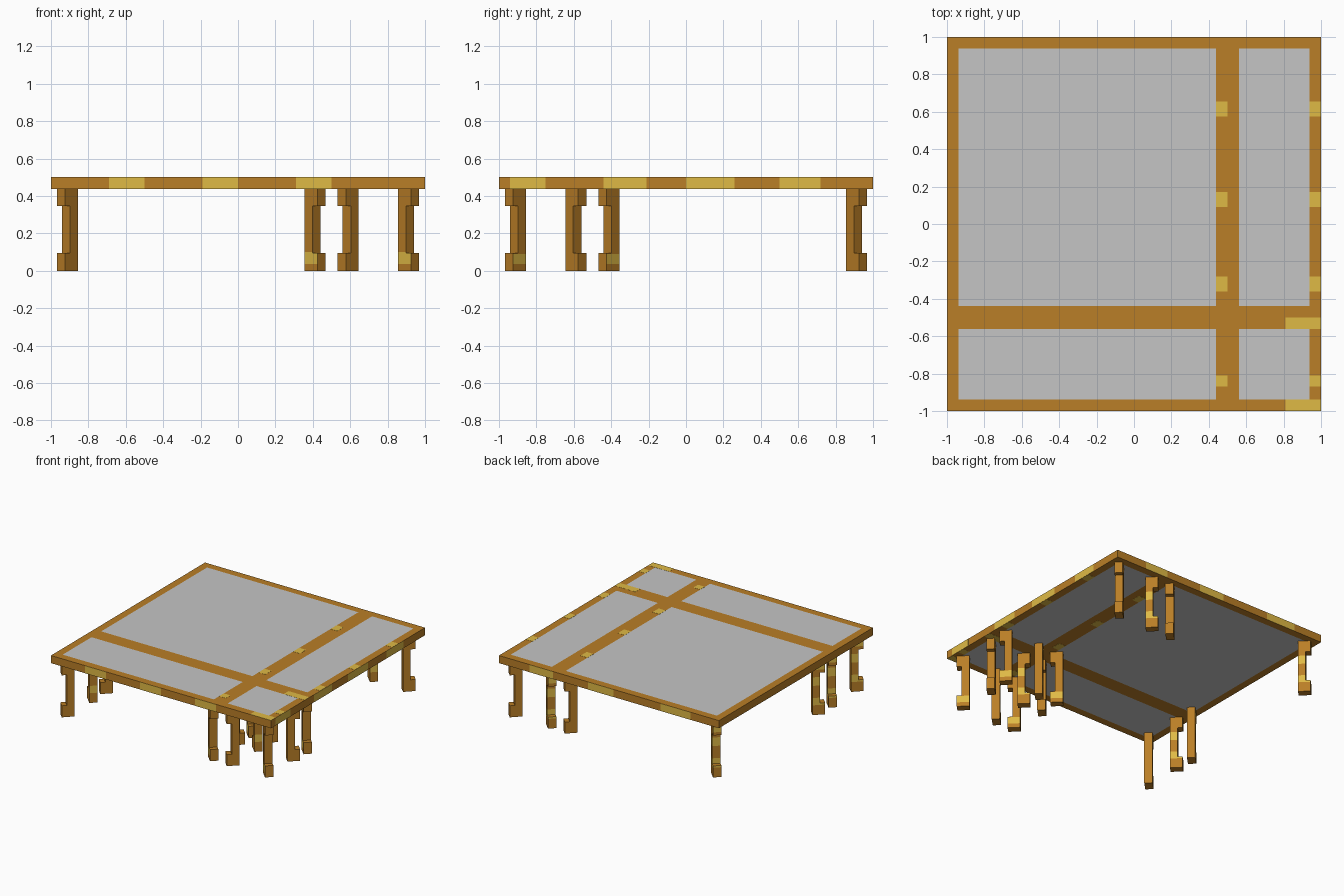
import bpy, bmesh
from math import sqrt
from mathutils import Vector

cube = bpy.data.objects.get("Cube")
if cube:
    bpy.data.objects.remove(cube, do_unlink=True)


def material(name, rgb):
    m = bpy.data.materials.new(name)
    m.use_nodes = True
    m.diffuse_color = (*rgb, 1)
    m.node_tree.nodes["Principled BSDF"].inputs["Base Color"].default_value = (*rgb, 1)
    return m


wood = material("brown wood", (0.49, 0.21, 0.02))
pale = material("golden wood", (0.74, 0.49, 0.06))
stone = material("grey panel", (0.56, 0.56, 0.56))

TOP, THICK = 0.5, 0.0625
UNDER = TOP - THICK
BEAM = 0.0625


def finish(bm, name, *mats):
    bmesh.ops.recalc_face_normals(bm, faces=bm.faces)
    mesh = bpy.data.meshes.new(name)
    bm.to_mesh(mesh)
    bm.free()
    for m in mats:
        mesh.materials.append(m)
    ob = bpy.data.objects.new(name, mesh)
    bpy.context.collection.objects.link(ob)
    return ob


def box(name, x0, x1, y0, y1, z0, z1, mat):
    bm = bmesh.new()
    lo, hi = Vector((x0, y0, z0)), Vector((x1, y1, z1))
    for v in bmesh.ops.create_cube(bm, size=1)["verts"]:
        v.co = Vector((h if c > 0 else l for c, l, h in zip(v.co, lo, hi)))
    return finish(bm, name, mat)


# Golden bands on each kind of leg: facing direction -> height ranges
STRIPES = [(0.08, 0.14), (0.24, 0.31), (0.37, 0.41)]
BANDS = {
    (-1, 1): {(1, 1): STRIPES[:2], (-1, 1): STRIPES, (1, -1): STRIPES[:2]},
    (-1, -1): {(-1, 1): STRIPES},
    (1, -1): {(-1, -1): [(0.035, 0.1)], (1, 1): [(0.035, 0.09)]},
    (1, 1): {},
}


def leg(name, cx, cy, sx, sy):
    """Diagonal bracket-shaped leg, notched on the side facing its corner."""
    width, depth, notch = 0.0625, 0.0955, 0.038
    out = Vector((sx, sy, 0)) / sqrt(2)
    side = Vector((-sy, sx, 0)) / sqrt(2)
    start = Vector((cx - sx * 0.054, cy - sy * 0.054, 0)) - side * width / 2
    low, high = 0.095, 0.345
    profile = [(-depth, 0), (0, 0), (0, low), (-notch, low), (-notch, high),
               (0, high), (0, UNDER), (-depth, UNDER)]
    bm = bmesh.new()
    face = bm.faces.new([bm.verts.new(start + out * r + Vector((0, 0, z)))
                         for r, z in profile])
    new = bmesh.ops.extrude_face_region(bm, geom=[face])["geom"]
    bmesh.ops.translate(bm, vec=side * width,
                        verts=[g for g in new if isinstance(g, bmesh.types.BMVert)])
    bands = BANDS[sx, sy]
    for z in sorted({z for spans in bands.values() for span in spans for z in span}):
        bmesh.ops.bisect_plane(bm, geom=bm.verts[:] + bm.edges[:] + bm.faces[:],
                               plane_co=(0, 0, z), plane_no=(0, 0, 1))
    bmesh.ops.recalc_face_normals(bm, faces=bm.faces)
    for f in bm.faces:
        z = f.calc_center_median().z
        for (dx, dy), spans in bands.items():
            facing = f.normal.dot(Vector((dx, dy, 0))) > 1.3
            if facing and any(a < z < b for a, b in spans):
                f.material_index = 1
    finish(bm, name, wood, pale)


# Four joined table sections: frame beams, inset panel and corner legs
def section(name, x0, x1, y0, y1):
    xi0, xi1, yi0, yi1 = x0 + BEAM, x1 - BEAM, y0 + BEAM, y1 - BEAM
    box(name + "_front_beam", x0, x1, y0, yi0, UNDER, TOP, wood)
    box(name + "_back_beam", x0, x1, yi1, y1, UNDER, TOP, wood)
    box(name + "_right_beam", x0, xi0, yi0, yi1, UNDER, TOP, wood)
    box(name + "_left_beam", xi1, x1, yi0, yi1, UNDER, TOP, wood)
    box(name + "_panel", xi0, xi1, yi0, yi1, UNDER, TOP, stone)
    for sx, x in ((-1, x0), (1, x1)):
        for sy, y in ((-1, y0), (1, y1)):
            place = ("front" if sy < 0 else "back") + ("_right" if sx < 0 else "_left")
            leg(f"{name}_{place}_leg", x, y, sx, sy)


for xname, x0, x1 in (("wide", -1, 0.5), ("narrow", 0.5, 1)):
    for yname, y0, y1 in (("short", -1, -0.5), ("long", -0.5, 1)):
        section(f"{xname}_{yname}_section", x0, x1, y0, y1)

# Golden patches on the upper and lower faces of the beams
E = 0.001
for z in (TOP, UNDER):
    for x in (0.5, 1):
        for y in (-0.84, -0.32, 0.13, 0.615):
            half = 0.03 if y < -0.5 else 0.04
            box("beam_patch", x - BEAM, x, y - half, y + half, z - E, z + E, pale)
    for y in (-1, -0.5 - BEAM):
        box("end_patch", 0.81, 1, y, y + BEAM, z - E, z + E, pale)

# Golden patches on the outer rims
for x0, x1 in ((-0.69, -0.5), (-0.19, 0), (0.31, 0.5)):
    box("front_rim_patch", x0, x1, -1 - E, -1 + E, UNDER, TOP, pale)
for x0, x1 in ((-0.74, -0.47), (-0.04, 0.19), (0.51, 0.72)):
    box("back_rim_patch", x0, x1, 1 - E, 1 + E, UNDER, TOP, pale)
for y0, y1 in ((-0.94, -0.75), (-0.44, -0.21), (0, 0.26), (0.5, 0.72)):
    box("left_rim_patch", 1 - E, 1 + E, y0, y1, UNDER, TOP, pale)
